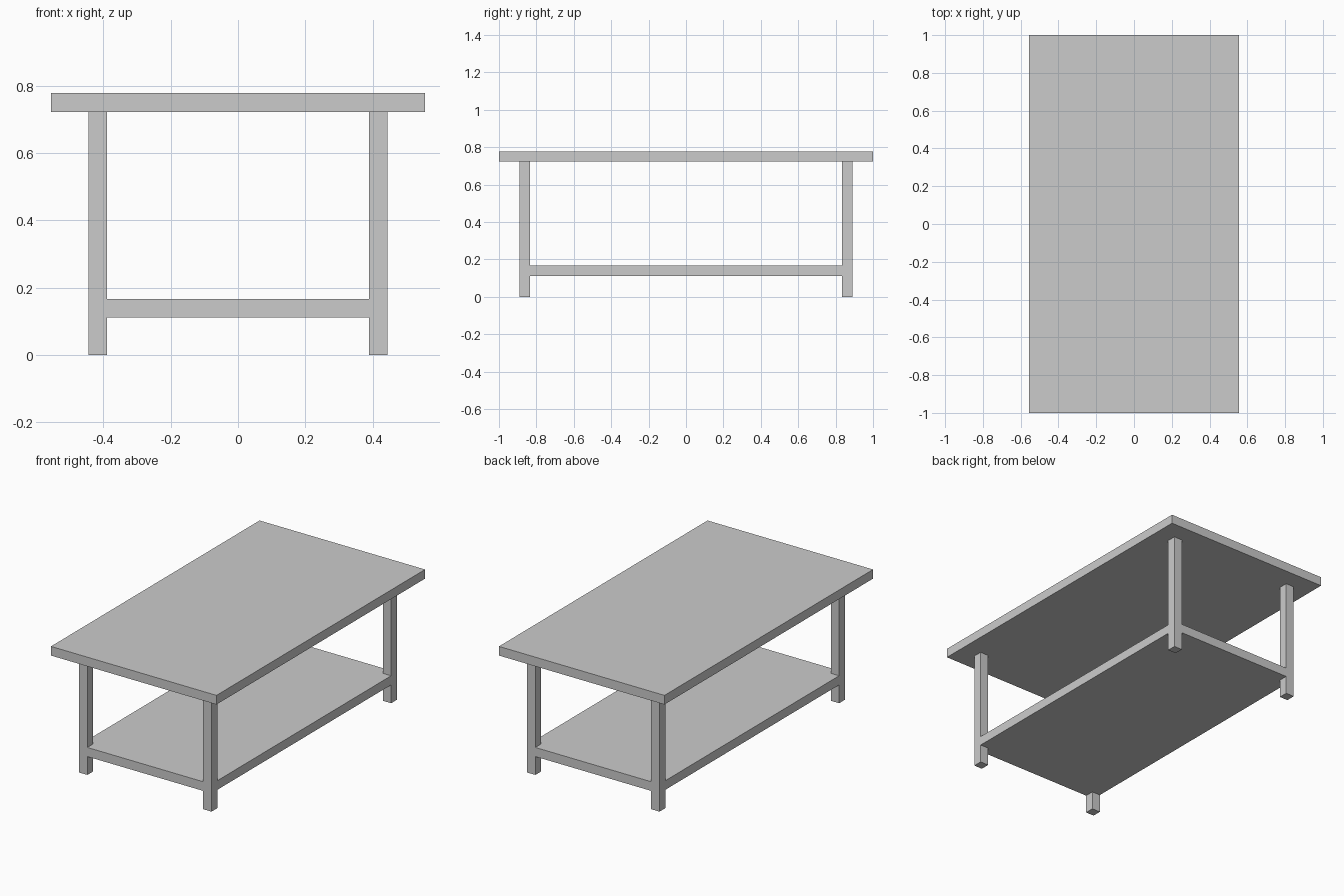
import bpy, bmesh

if "Cube" in bpy.data.objects:
    bpy.data.objects.remove(bpy.data.objects["Cube"])

U = 1 / 18                      # board thickness, all sizes are multiples of it
LX, LY = 8 * U, 16 * U          # outer corner of the legs
TOP_Z = 13 * U                  # underside of the table top


def prism(name, outline, z0, z1):
    """Extrude a flat outline from z0 up to z1."""
    bm = bmesh.new()
    face = bm.faces.new([bm.verts.new((x, y, z0)) for x, y in outline])
    ext = bmesh.ops.extrude_face_region(bm, geom=[face], use_keep_orig=True)
    verts = [g for g in ext["geom"] if isinstance(g, bmesh.types.BMVert)]
    bmesh.ops.translate(bm, verts=verts, vec=(0, 0, z1 - z0))
    bmesh.ops.recalc_face_normals(bm, faces=bm.faces)
    mesh = bpy.data.meshes.new(name)
    bm.to_mesh(mesh)
    bm.free()
    obj = bpy.data.objects.new(name, mesh)
    bpy.context.collection.objects.link(obj)
    return obj


def rect(x0, y0, x1, y1):
    return [(x0, y0), (x1, y0), (x1, y1), (x0, y1)]


# Table top
prism("table_top", rect(-10 * U, -1, 10 * U, 1), TOP_Z, TOP_Z + U)

# Four square legs
for sy, end in ((-1, "front"), (1, "back")):
    for sx, side in ((-1, "left"), (1, "right")):
        prism(f"{end}_{side}_leg",
              rect(sx * (LX - U), sy * (LY - U), sx * LX, sy * LY), 0, TOP_Z)

# Lower shelf, flush with the legs and notched around them
notched = []
for sx, sy in ((1, 1), (-1, 1), (-1, -1), (1, -1)):
    corner = [(sx * LX, sy * (LY - U)),
              (sx * (LX - U), sy * (LY - U)),
              (sx * (LX - U), sy * LY)]
    notched += corner if sx * sy > 0 else corner[::-1]
prism("lower_shelf", notched, 2 * U, 3 * U)
